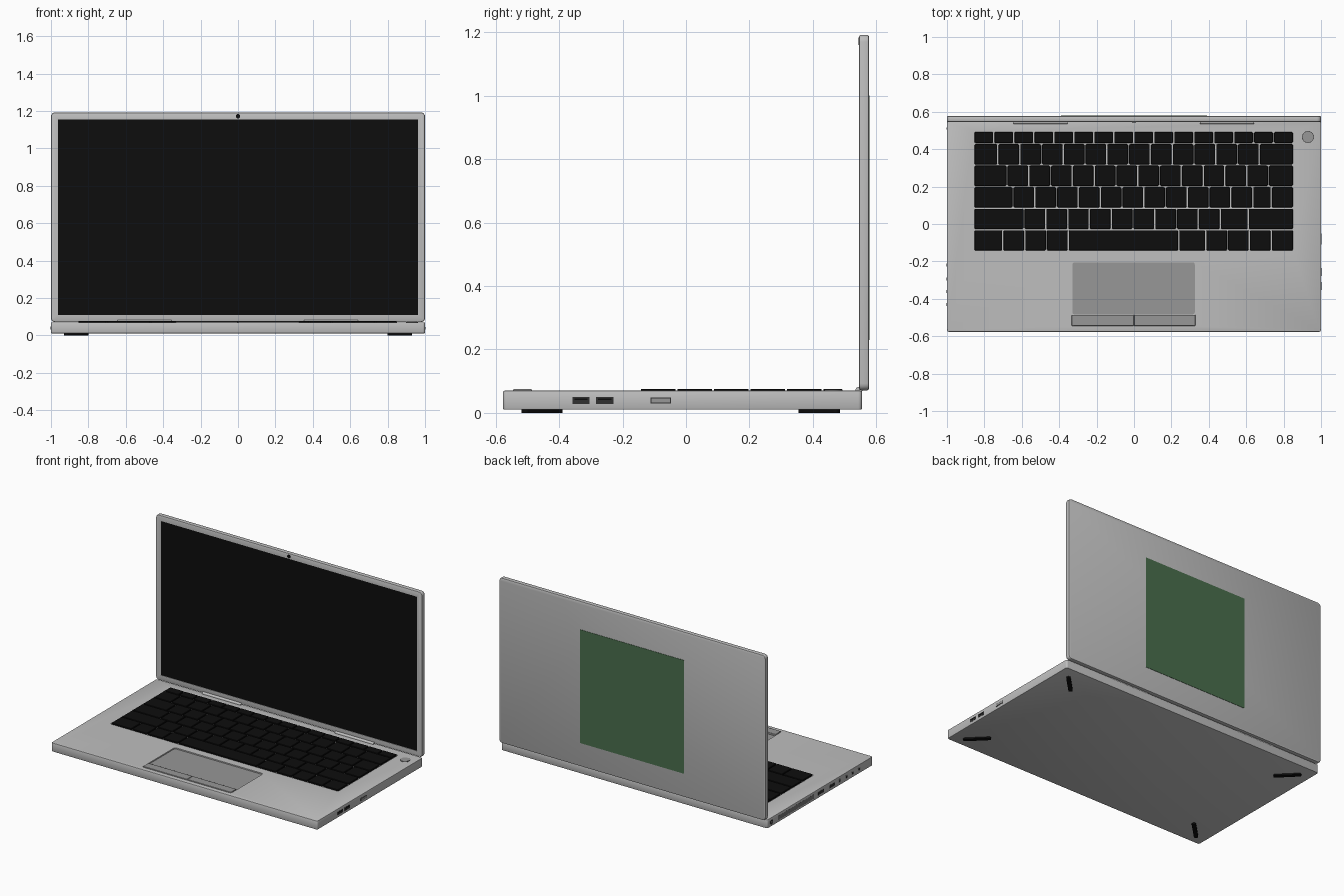
import bpy
import bmesh
from math import radians
from mathutils import Matrix, Vector

if "Cube" in bpy.data.objects:
    bpy.data.objects.remove(bpy.data.objects["Cube"])


def material(name, r, g, b):
    m = bpy.data.materials.new(name)
    m.use_nodes = True
    m.diffuse_color = (r, g, b, 1)
    bsdf = m.node_tree.nodes["Principled BSDF"]
    bsdf.inputs["Base Color"].default_value = (r, g, b, 1)
    bsdf.inputs["Roughness"].default_value = 0.6
    return m


SILVER = material("silver", 0.52, 0.52, 0.52)
GREY = material("pad grey", 0.31, 0.31, 0.31)
BLACK = material("key black", 0.004, 0.004, 0.004)
DARK = material("port dark", 0.03, 0.03, 0.03)
GREEN = material("panel green", 0.068, 0.155, 0.074)


def finish(name, bm, mat):
    me = bpy.data.meshes.new(name)
    bm.to_mesh(me)
    bm.free()
    me.materials.append(mat)
    ob = bpy.data.objects.new(name, me)
    bpy.context.collection.objects.link(ob)
    return ob


def add_box(bm, lo, hi, axis=None, radius=0, segments=4):
    """Box between two corners, with the edges along one axis rounded."""
    lo, hi = Vector(lo), Vector(hi)
    mat = Matrix.Translation((lo + hi) / 2) @ Matrix.Diagonal((*(hi - lo), 1))
    verts = bmesh.ops.create_cube(bm, size=1, matrix=mat)["verts"]
    if axis is not None:
        edges = {e for v in verts for e in v.link_edges}
        along = [e for e in edges
                 if abs((e.verts[0].co - e.verts[1].co).normalized()[axis]) > 0.9]
        bmesh.ops.bevel(bm, geom=along, offset=radius, segments=segments,
                        profile=0.5, affect="EDGES")


def soften(ob, width, segments=2):
    mod = ob.modifiers.new("Soft edges", "BEVEL")
    mod.width = width
    mod.segments = segments
    mod.limit_method = "ANGLE"
    mod.angle_limit = radians(40)


def box(name, lo, hi, mat, axis=None, radius=0, bevel=0):
    bm = bmesh.new()
    add_box(bm, lo, hi, axis, radius)
    ob = finish(name, bm, mat)
    if bevel:
        soften(ob, bevel)
    return ob


def disc(name, centre, radius, depth, axis, mat, sides=24):
    """Cylinder whose length lies along the given axis."""
    turn = {"x": Matrix.Rotation(radians(90), 4, "Y"),
            "y": Matrix.Rotation(radians(90), 4, "X"),
            "z": Matrix.Identity(4)}[axis]
    bm = bmesh.new()
    bmesh.ops.create_cone(bm, cap_ends=True, segments=sides, radius1=radius,
                          radius2=radius, depth=depth,
                          matrix=Matrix.Translation(centre) @ turn)
    return finish(name, bm, mat)


def carve(target, lo, hi, axis, radius):
    """Cut a rounded pocket, then drop the cutter."""
    cutter = box("pocket_cutter", lo, hi, target.data.materials[0], axis, radius)
    cutter.hide_render = True
    mod = target.modifiers.new("Pocket", "BOOLEAN")
    mod.object = cutter
    mod.solver = "EXACT"
    bpy.context.view_layer.objects.active = target
    bpy.ops.object.modifier_apply(modifier=mod.name)
    bpy.data.objects.remove(cutter)


# Base with pockets for the touchpad and the keyboard
TOP = 0.07
base = box("base", (-1, -0.577, 0.01), (1, 0.555, TOP), SILVER, 2, 0.012)
soften(base, 0.005)
bpy.context.view_layer.objects.active = base
bpy.ops.object.modifier_apply(modifier="Soft edges")
carve(base, (-0.335, -0.547, 0.062), (0.33, -0.2, 0.1), 2, 0.015)
carve(base, (-0.858, -0.147, 0.066), (0.855, 0.497, 0.1), 2, 0.012)

# Touchpad and its two buttons
box("touchpad", (-0.33, -0.483, 0.055), (0.325, -0.205, 0.065), GREY, 2, 0.012)
for side, x0, x1 in (("right", -0.333, -0.002), ("left", 0.0, 0.328)):
    box(side + "_touchpad_button", (x0, -0.545, 0.055), (x1, -0.486, 0.075),
        GREY, bevel=0.003)

# Keyboard: each row gives its far edge, near edge and the key widths
PITCH = 0.1165
LEFT, RIGHT = -0.856, 0.853
row_edges = [0.495, 0.43, 0.315, 0.2, 0.085, -0.03, -0.145]
row_widths = [
    [(RIGHT - LEFT) / 16] * 15,
    [0.128] + [PITCH] * 12,
    [0.177] + [PITCH] * 12,
    [0.209] + [PITCH] * 11 + [0.1],
    [0.268] + [PITCH] * 9 + [0.15],
    [0.155, PITCH, PITCH, PITCH, 0.59, 0.145, PITCH, PITCH, PITCH],
]
GAP = 0.0035
bm = bmesh.new()
for far, near, widths in zip(row_edges, row_edges[1:], row_widths):
    x = LEFT
    for w in widths + [RIGHT - LEFT - sum(widths)]:
        add_box(bm, (x + GAP, near + GAP, 0.064), (x + w - GAP, far - GAP, 0.076),
                2, 0.006, 2)
        x += w
keys = finish("keys", bm, BLACK)
soften(keys, 0.0015, 1)

# Power button with a thin ring
disc("power_button_ring", (0.93, 0.465, TOP), 0.032, 0.002, "z", DARK, 32)
disc("power_button", (0.93, 0.465, TOP), 0.029, 0.006, "z", GREY, 32)

# Lid, screen and camera
lid = box("lid", (-1, 0.546, 0.071), (1, 0.577, 1.192), SILVER, 1, 0.022)
soften(lid, 0.006)
bpy.context.view_layer.objects.active = lid
bpy.ops.object.modifier_apply(modifier="Soft edges")
carve(lid, (-0.962, 0.5, 0.108), (0.962, 0.55, 1.155), 1, 0.003)
box("screen", (-0.962, 0.549, 0.108), (0.962, 0.555, 1.155), BLACK)
disc("camera", (0, 0.546, 1.172), 0.012, 0.004, "y", BLACK, 16)

# Square panel on the back of the lid
box("lid_panel", (-0.39, 0.574, 0.23), (0.39, 0.579, 1.0), GREEN)

# Hinge barrels
for side, x in (("right", -0.5), ("left", 0.497)):
    disc(side + "_hinge", (x, 0.545, 0.071), 0.011, 0.29, "x", SILVER, 16)

# Feet: diagonal bars pointing at the middle of the base
for sx, sy, name in ((-1, -1, "front_right"), (1, -1, "front_left"),
                     (-1, 1, "back_right"), (1, 1, "back_left")):
    foot = box(name + "_foot", (-0.085, -0.013, 0), (0.085, 0.013, 0.012),
               BLACK, 2, 0.01)
    foot.location = (sx * 0.865, sy * 0.437 - 0.017, 0)
    foot.rotation_euler.z = radians(45 * sx * sy)

# Left side: two wide sockets with tongues, and a card slot
for i, y in enumerate((-0.331, -0.256)):
    box(f"left_socket_{i + 1}", (0.996, y - 0.027, 0.028), (1.001, y + 0.027, 0.05), DARK)
    box(f"left_socket_tongue_{i + 1}", (0.996, y - 0.021, 0.041),
        (1.002, y + 0.021, 0.046), BLACK)
box("card_slot_rim", (0.996, -0.112, 0.029), (1.001, -0.048, 0.048), DARK)
box("card_slot_cover", (0.996, -0.109, 0.032), (1.003, -0.051, 0.045), GREY)

# Right side: vent slats, power jack, sockets and round jacks
for i in range(18):
    y = 0.06 + i * 0.0215
    box(f"vent_{i + 1}", (-1.001, y, 0.026), (-0.996, y + 0.012, 0.054), DARK)
disc("power_jack", (-0.998, 0.51, 0.04), 0.016, 0.006, "x", DARK)
disc("power_jack_pin", (-0.998, 0.51, 0.04), 0.006, 0.009, "x", GREY, 12)
for i, y in enumerate((-0.02, -0.14)):
    box(f"right_socket_{i + 1}", (-1.001, y - 0.03, 0.03), (-0.996, y + 0.03, 0.05), DARK)
for i, y in enumerate((-0.22, -0.295, -0.36, -0.43)):
    disc(f"round_jack_{i + 1}", (-0.998, y, 0.04), 0.014, 0.006, "x", GREY)
    disc(f"round_jack_hole_{i + 1}", (-0.998, y, 0.04), 0.008, 0.008, "x", DARK, 16)

# Smooth the rounded edges only
for ob in bpy.context.view_layer.objects:
    ob.select_set(ob.type == "MESH")
bpy.context.view_layer.objects.active = base
bpy.ops.object.shade_smooth_by_angle(angle=radians(30))
